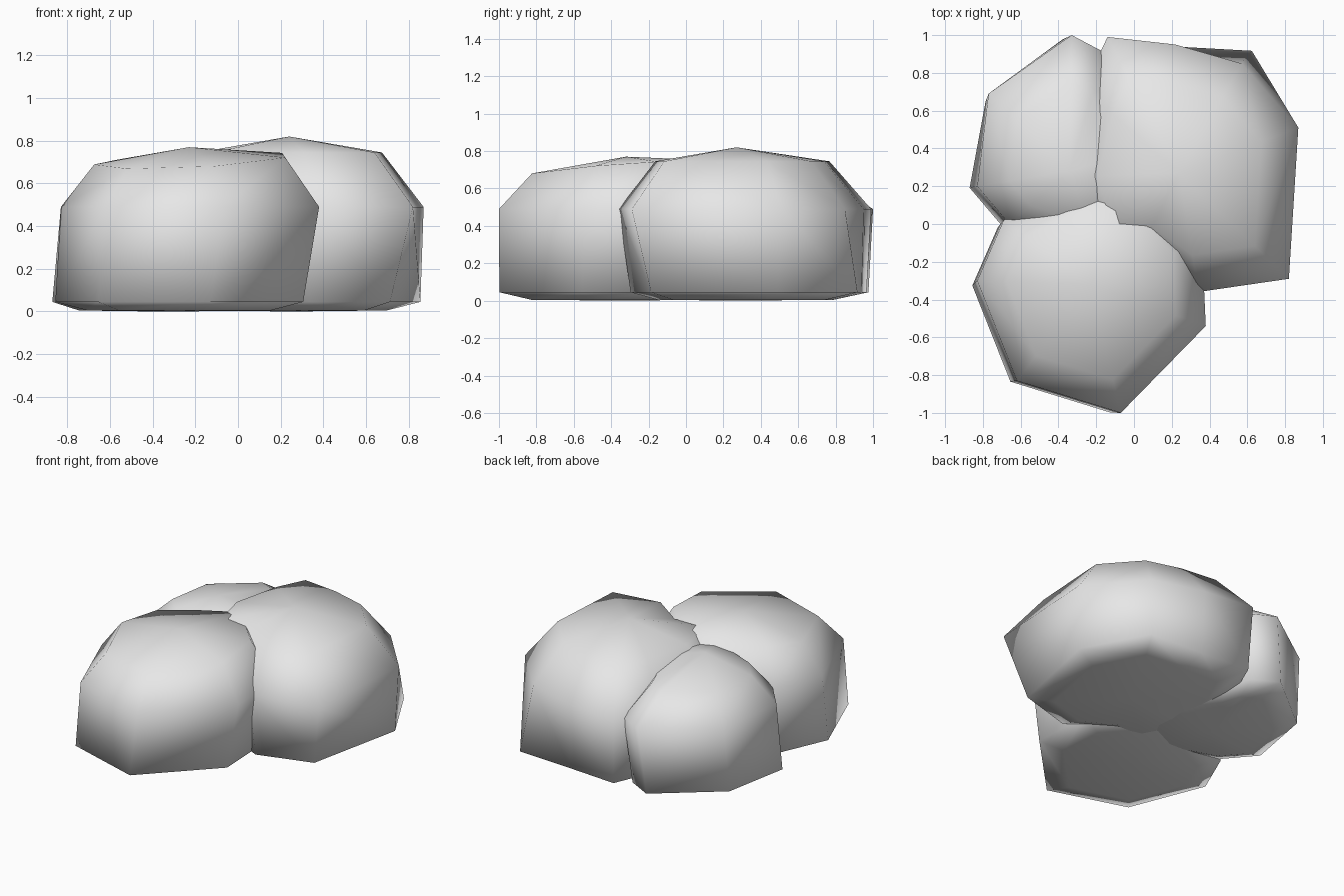
import bpy
import bmesh
from mathutils import Vector

cube = bpy.data.objects.get("Cube")
if cube:
    bpy.data.objects.remove(cube, do_unlink=True)

# Single pale grey material
grey = bpy.data.materials.new("pale_grey")
grey.use_nodes = True
colour = (0.8, 0.8, 0.8, 1.0)
grey.diffuse_color = colour
grey.node_tree.nodes["Principled BSDF"].inputs["Base Color"].default_value = colour


def lobe(name, crown, outline, shoulder, drop, tilt, base_scale, base_shift):
    """Rounded low-poly mound: rings of a plan outline, closed by a crown point.
    An outline corner may carry a third value that flares or tucks its base."""
    top = Vector(crown)
    centre = top.to_2d()
    shift = Vector(base_shift)
    still = Vector((0, 0))
    lean = Vector(tilt)
    # Each ring: scale about the crown, height, sideways shift, tilt, flared or not
    levels = [
        (base_scale * 0.74, 0.005, shift, still, True),
        (base_scale, 0.045, shift, still, True),
        (1.0, 0.49, still, still, False),
        (shoulder, top.z - drop, still, lean, False),
    ]
    bm = bmesh.new()
    rings = []
    for scale, z, offset, slope, flared in levels:
        ring = []
        for x, y, *flare in outline:
            arm = (Vector((x, y)) - centre) * scale
            if flared and flare:
                arm *= flare[0]
            p = centre + arm + offset
            ring.append(bm.verts.new((p.x, p.y, z + arm.dot(slope))))
        rings.append(ring)
    count = len(outline)
    apex = bm.verts.new(top)
    under = bm.verts.new((centre.x + shift.x, centre.y + shift.y, 0))
    for i in range(count):
        j = (i + 1) % count
        for low, high in zip(rings, rings[1:]):
            bm.faces.new((low[i], low[j], high[j], high[i]))
        bm.faces.new((rings[-1][i], rings[-1][j], apex))
        bm.faces.new((rings[0][j], rings[0][i], under))
    bmesh.ops.recalc_face_normals(bm, faces=bm.faces)
    for face in bm.faces:
        face.smooth = True
    mesh = bpy.data.meshes.new(name)
    bm.to_mesh(mesh)
    bm.free()
    mesh.materials.append(grey)
    obj = bpy.data.objects.new(name, mesh)
    bpy.context.collection.objects.link(obj)
    return obj


# Front mound
lobe("front_mound", (-0.23, -0.32, 0.77),
     [(-0.83, -0.30), (-0.62, -0.83), (-0.07, -1.0), (0.38, -0.54),
      (0.36, -0.1), (-0.02, 0.3), (-0.38, 0.17), (-0.69, 0.02)],
     0.74, 0.06, (0.05, 0.07), 0.96, (-0.05, -0.025))

# Large back mound on the +x side
lobe("large_back_mound", (0.24, 0.27, 0.82),
     [(-0.14, 0.99, 1.02), (0.22, 0.95, 1.04), (0.57, 0.85, 1.18), (0.87, 0.51),
      (0.82, -0.29, 0.83), (0.34, -0.36, 0.92), (0.03, -0.14), (-0.28, -0.17),
      (-0.38, 0.25), (-0.27, 0.72)],
     0.69, 0.075, (0, 0), 0.96, (0.01, -0.01))

# Small back mound on the -x side
lobe("small_back_mound", (-0.34, 0.28, 0.745),
     [(-0.33, 1.0), (-0.77, 0.69, 0.94), (-0.83, 0.2), (-0.66, 0.0),
      (-0.2, -0.15), (0.14, 0.05), (0.14, 0.42), (-0.1, 0.74), (-0.16, 0.91)],
     0.65, 0.08, (0.05, -0.03), 0.98, (-0.05, -0.01))
